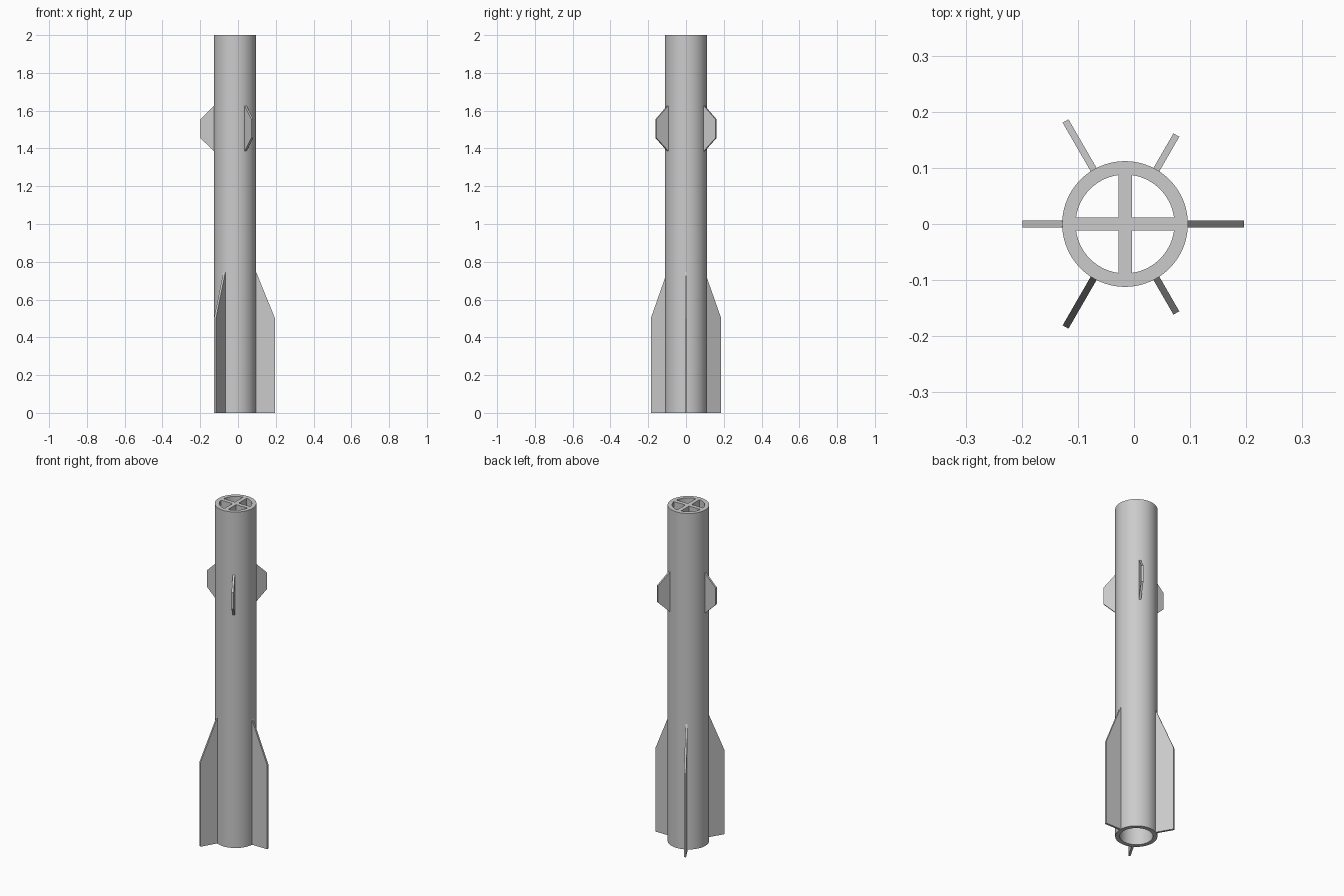
import bpy, bmesh, math
from mathutils import Matrix, Vector

cube = bpy.data.objects.get("Cube")
if cube:
    bpy.data.objects.remove(cube, do_unlink=True)

AXIS_X = -0.016          # tube axis, offset so the whole model is centred
OUTER, INNER = 0.112, 0.088
HEIGHT = 2.0
THICK = 0.012

grey = bpy.data.materials.new("plain_grey")
grey.use_nodes = True
colour = (0.6, 0.6, 0.6, 1)
grey.diffuse_color = colour
grey.node_tree.nodes["Principled BSDF"].inputs["Base Color"].default_value = colour


def make_object(name, bm, smooth=False):
    bmesh.ops.recalc_face_normals(bm, faces=bm.faces)
    mesh = bpy.data.meshes.new(name)
    bm.to_mesh(mesh)
    bm.free()
    mesh.materials.append(grey)
    obj = bpy.data.objects.new(name, mesh)
    bpy.context.collection.objects.link(obj)
    obj.location.x = AXIS_X
    if smooth:
        bpy.ops.object.select_all(action='DESELECT')
        obj.select_set(True)
        bpy.context.view_layer.objects.active = obj
        bpy.ops.object.shade_smooth_by_angle(angle=math.radians(30))
    return obj


def make_fin(name, profile, degrees):
    """Flat plate: (radius, height) outline given thickness, turned about the axis."""
    bm = bmesh.new()
    face = bm.faces.new([bm.verts.new((r, -THICK / 2, z)) for r, z in profile])
    extruded = bmesh.ops.extrude_face_region(bm, geom=[face])
    verts = [v for v in extruded["geom"] if isinstance(v, bmesh.types.BMVert)]
    bmesh.ops.translate(bm, verts=verts, vec=(0, THICK, 0))
    bmesh.ops.rotate(bm, verts=bm.verts, cent=(0, 0, 0),
                     matrix=Matrix.Rotation(math.radians(degrees), 3, 'Z'))
    return make_object(name, bm)


# Hollow body tube, open at both ends
bm = bmesh.new()
section = [(INNER, 0), (OUTER, 0), (OUTER, HEIGHT), (INNER, HEIGHT)]
ring = [bm.verts.new((r, 0, z)) for r, z in section]
edges = [bm.edges.new((ring[i], ring[(i + 1) % 4])) for i in range(4)]
bmesh.ops.spin(bm, geom=ring + edges, cent=(0, 0, 0), axis=(0, 0, 1),
               angle=math.tau, steps=96, use_merge=True)
bmesh.ops.remove_doubles(bm, verts=bm.verts, dist=1e-5)
make_object("body_tube", bm, smooth=True)

# Cross brace in the mouth of the tube, one plus-shaped solid
BAR, REACH, DEPTH = 0.012, INNER + 0.004, 0.12
outline = []
for quarter in range(4):
    turn = Matrix.Rotation(quarter * math.pi / 2, 3, 'Z')
    for x, y in ((REACH, -BAR), (REACH, BAR), (BAR, BAR)):
        outline.append(turn @ Vector((x, y, HEIGHT - DEPTH)))
bm = bmesh.new()
face = bm.faces.new([bm.verts.new(p) for p in outline])
extruded = bmesh.ops.extrude_face_region(bm, geom=[face])
bmesh.ops.translate(bm, vec=(0, 0, DEPTH),
                    verts=[v for v in extruded["geom"] if isinstance(v, bmesh.types.BMVert)])
make_object("cross_brace", bm)

# Three tall tail fins and three short upper fins, set between one another
ROOT = 0.1
tail = [(ROOT, 0), (0.212, 0), (0.212, 0.5), (OUTER, 0.746), (ROOT, 0.746)]
upper = [(ROOT, 1.386), (OUTER, 1.386), (0.183, 1.455),
         (0.183, 1.555), (OUTER, 1.626), (ROOT, 1.626)]
for label, angle in (("left", 0), ("back_right", 120), ("front_right", 240)):
    make_fin("tail_fin_" + label, tail, angle)
for label, angle in (("back_left", 60), ("right", 180), ("front_left", 300)):
    make_fin("upper_fin_" + label, upper, angle)
